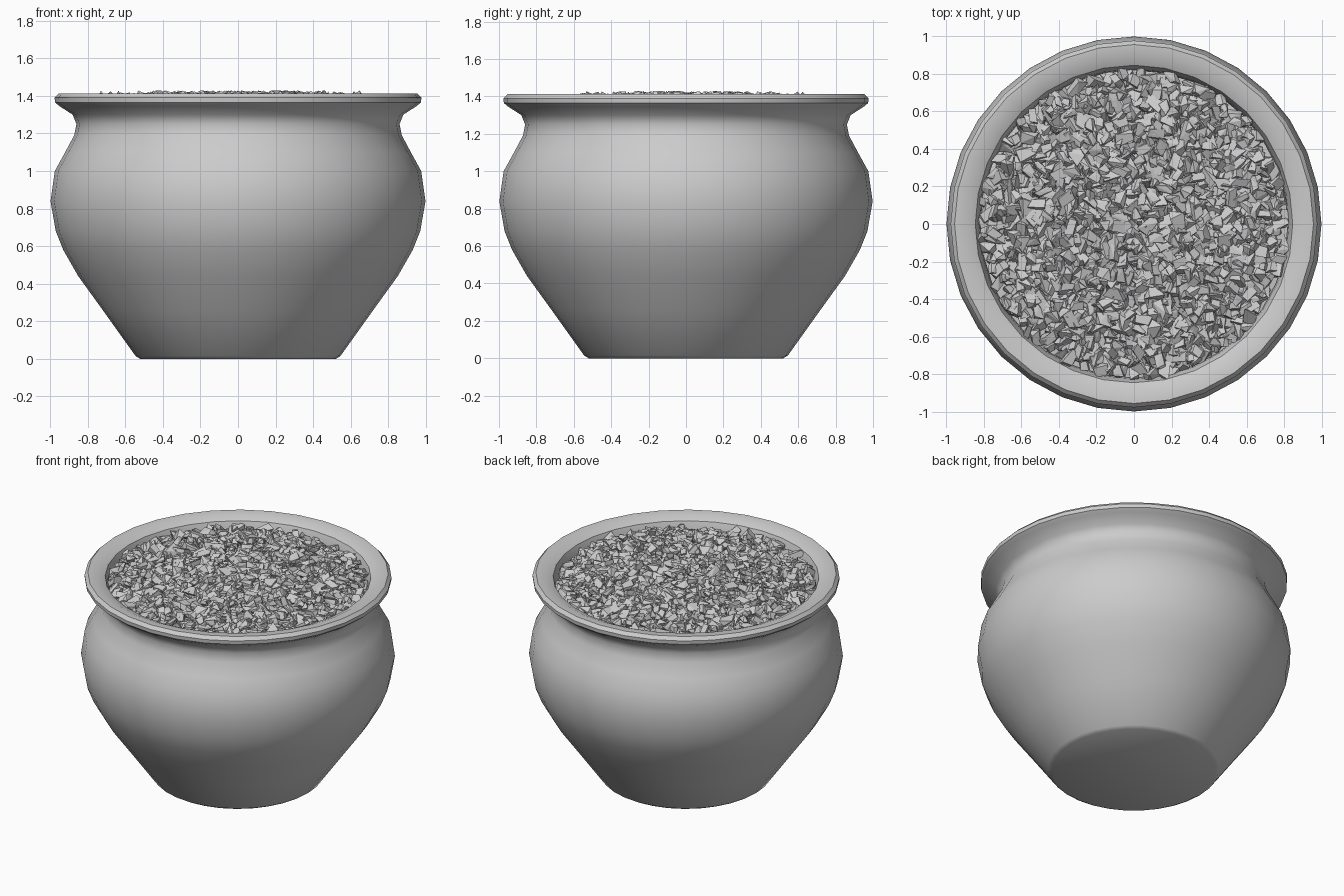
import bpy, bmesh, math, random
from mathutils import Vector, Euler, Matrix

random.seed(4)
if "Cube" in bpy.data.objects:
    bpy.data.objects.remove(bpy.data.objects["Cube"], do_unlink=True)


def make_material(name, value):
    mat = bpy.data.materials.new(name)
    mat.use_nodes = True
    colour = (value, value, value, 1)
    mat.diffuse_color = colour
    mat.node_tree.nodes["Principled BSDF"].inputs["Base Color"].default_value = colour
    return mat


grey = make_material("stone grey", 0.6)


def make_object(name, bm):
    mesh = bpy.data.meshes.new(name)
    bm.to_mesh(mesh)
    bm.free()
    mesh.materials.append(grey)
    obj = bpy.data.objects.new(name, mesh)
    bpy.context.collection.objects.link(obj)
    return obj


def lathe(name, profile, sides, angle):
    bm = bmesh.new()
    verts = [bm.verts.new((r, 0, z)) for r, z in profile]
    edges = [bm.edges.new(pair) for pair in zip(verts, verts[1:])]
    bmesh.ops.spin(bm, geom=verts + edges, cent=(0, 0, 0), axis=(0, 0, 1),
                   angle=math.tau, steps=sides, use_duplicate=False)
    bmesh.ops.remove_doubles(bm, verts=bm.verts, dist=0.0005)
    bmesh.ops.recalc_face_normals(bm, faces=bm.faces)
    obj = make_object(name, bm)
    bpy.ops.object.select_all(action="DESELECT")
    obj.select_set(True)
    bpy.context.view_layer.objects.active = obj
    bpy.ops.object.shade_smooth_by_angle(angle=math.radians(angle))
    return obj


# Pot: base, belly, neck, rolled rim and inner wall in one turned profile
lathe("pot", [
    (0, 0), (0.52, 0), (0.545, 0.015), (0.72, 0.26), (0.85, 0.44), (0.93, 0.58),
    (0.97, 0.68), (0.998, 0.84), (0.975, 1.0), (0.92, 1.1), (0.872, 1.19),
    (0.86, 1.25), (0.88, 1.3), (0.95, 1.345), (0.974, 1.365), (0.976, 1.39),
    (0.955, 1.412), (0.9, 1.41), (0.845, 1.385), (0.825, 1.33), (0.815, 1.24)], 32, 40)

# Bed under the loose stones
lathe("gravel_bed", [(0, 1.36), (0.5, 1.355), (0.82, 1.31)], 32, 40)


# Loose angular stones, spread evenly over the bed
def add_chip(bm, centre, size):
    turn = Euler((random.gauss(0, 0.5), random.gauss(0, 0.5), random.uniform(0, math.tau)))
    place = Matrix.Translation(centre) @ turn.to_matrix().to_4x4()
    verts = []
    for sx in (-1, 1):
        for sy in (-1, 1):
            for sz in (-1, 1):
                corner = Vector((sx * size, sy * size * 0.62, sz * size * 0.42))
                verts.append(bm.verts.new(place @ Vector(c * random.uniform(0.35, 1.15) for c in corner)))
    hull = bmesh.ops.convex_hull(bm, input=verts)
    bmesh.ops.delete(bm, geom=list({v for v in hull["geom_interior"]
                                    if isinstance(v, bmesh.types.BMVert)}), context="VERTS")


bm = bmesh.new()
count = 1300
for i in range(count):
    radius = 0.8 * math.sqrt((i + 0.5) / count)
    angle = i * math.pi * (3 - math.sqrt(5))
    z = 1.375 - 0.04 * (radius / 0.8) ** 4 + random.uniform(-0.02, 0.02)
    centre = Vector((radius * math.cos(angle) + random.uniform(-0.015, 0.015),
                     radius * math.sin(angle) + random.uniform(-0.015, 0.015), z))
    add_chip(bm, centre, random.uniform(0.036, 0.058))
for v in bm.verts:
    v.co.z = min(v.co.z, 1.428)
bmesh.ops.dissolve_limit(bm, angle_limit=math.radians(12), verts=bm.verts, edges=bm.edges)
bmesh.ops.recalc_face_normals(bm, faces=bm.faces)
make_object("gravel", bm)
